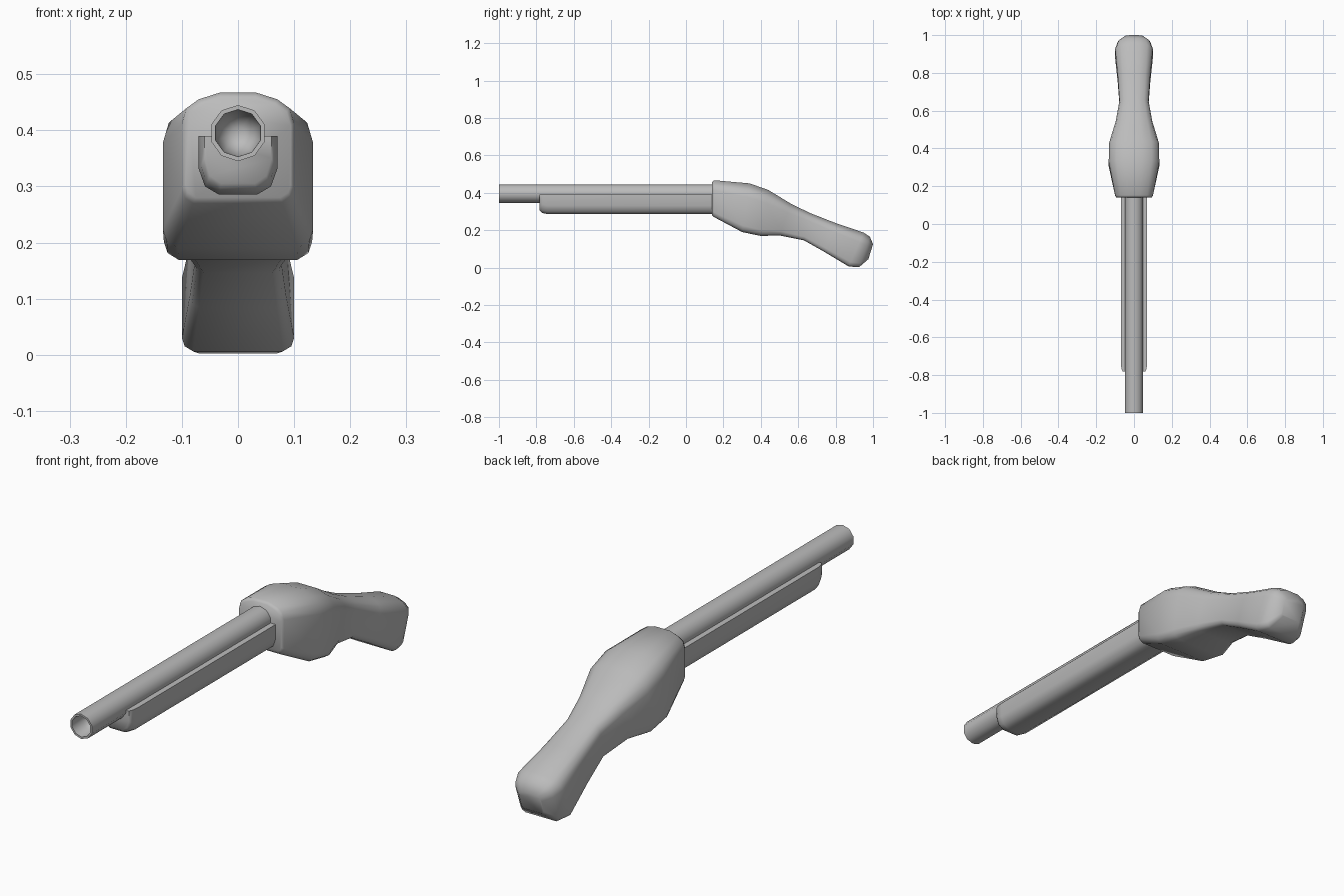
import bpy, bmesh, math

if "Cube" in bpy.data.objects:
    bpy.data.objects.remove(bpy.data.objects["Cube"])

grey = bpy.data.materials.new("plain grey")
grey.use_nodes = True
colour = (0.5, 0.5, 0.5, 1)
grey.diffuse_color = colour
grey.node_tree.nodes["Principled BSDF"].inputs["Base Color"].default_value = colour


def loft(name, rings, angle=60):
    """Skin a list of equal-length point rings and cap both ends."""
    bm = bmesh.new()
    loops = [[bm.verts.new(p) for p in ring] for ring in rings]
    n = len(loops[0])
    for a, b in zip(loops, loops[1:]):
        for i in range(n):
            j = (i + 1) % n
            bm.faces.new((a[i], a[j], b[j], b[i]))
    bm.faces.new(loops[0])
    bm.faces.new(loops[-1])
    bmesh.ops.recalc_face_normals(bm, faces=bm.faces)
    mesh = bpy.data.meshes.new(name)
    bm.to_mesh(mesh)
    bm.free()
    mesh.materials.append(grey)
    ob = bpy.data.objects.new(name, mesh)
    bpy.context.collection.objects.link(ob)
    bpy.ops.object.select_all(action='DESELECT')
    ob.select_set(True)
    bpy.context.view_layer.objects.active = ob
    bpy.ops.object.shade_smooth_by_angle(angle=math.radians(angle))
    return ob


def circle(y, r, sides=10, z=0.395):
    return [(r * math.sin(math.tau * i / sides), y,
             z + r * math.cos(math.tau * i / sides)) for i in range(sides)]


def mirrored(half):
    return half + [(-x, y, z) for x, y, z in reversed(half)]


# Barrel with a hollow, rounded bore
loft("barrel", [circle(y, r) for y, r in (
    (0.2, 0.05), (-1, 0.05), (-1, 0.042), (-0.94, 0.04), (-0.91, 0.028), (-0.9, 0.012))])


# Fore-end under the barrel, with a rounded nose
def fore_end_ring(y, w, bottom):
    return mirrored([(w, y, 0.39), (w, y, bottom + 0.045),
                     (w * 0.84, y, bottom + 0.014), (w * 0.5, y, bottom)])


loft("fore_end", [fore_end_ring(*s) for s in (
    (0.2, 0.07, 0.286), (-0.74, 0.07, 0.286), (-0.768, 0.066, 0.292), (-0.782, 0.06, 0.305))])


# Receiver and stock: top (y, z), bottom (y, z) and half width of each section
sections = [
    (0.14, 0.458, 0.14, 0.28, 0.094),
    (0.152, 0.467, 0.15, 0.27, 0.1),
    (0.34, 0.45, 0.3, 0.19, 0.134),
    (0.44, 0.415, 0.4, 0.169, 0.132),
    (0.56, 0.342, 0.5, 0.172, 0.097),
    (0.66, 0.293, 0.63, 0.146, 0.077),
    (0.8, 0.238, 0.74, 0.084, 0.086),
    (0.95, 0.187, 0.87, 0.006, 0.1),
    (0.983, 0.165, 0.925, 0.002, 0.085),
    (1.0, 0.125, 0.975, 0.045, 0.05),
]
# Section outline as (fraction of width, fraction of the way down)
outline = [(0.33, 0), (0.7, 0.06), (0.92, 0.14), (1, 0.28),
           (1, 0.87), (0.95, 0.95), (0.8, 1)]


def stock_ring(yt, zt, yb, zb, w):
    return mirrored([(f * w, yt + (yb - yt) * t, zt + (zb - zt) * t) for f, t in outline])


loft("receiver_and_stock", [stock_ring(*s) for s in sections])
